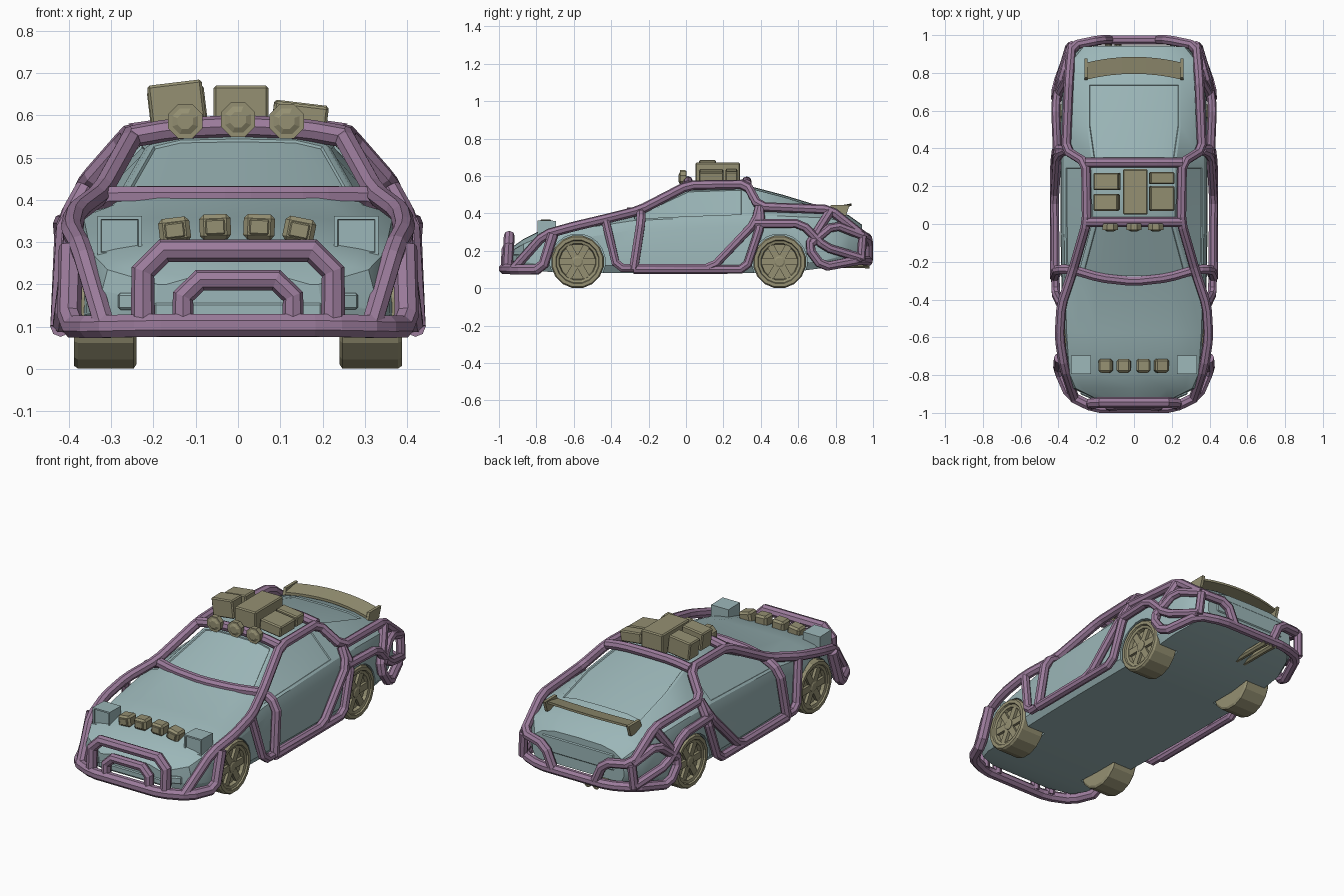
import bpy, bmesh, math
from mathutils import Vector, Matrix

if "Cube" in bpy.data.objects:
    bpy.data.objects.remove(bpy.data.objects["Cube"])

def material(name, col):
    m = bpy.data.materials.new(name)
    m.diffuse_color = (*col, 1)
    m.use_nodes = True
    m.node_tree.nodes["Principled BSDF"].inputs["Base Color"].default_value = m.diffuse_color
    return m

TEAL = material("body_teal", (.33, .47, .48))
PURPLE = material("cage_purple", (.33, .20, .33))
OLIVE = material("gear_olive", (.30, .28, .17))

def finish(name, bm, mat):
    bmesh.ops.recalc_face_normals(bm, faces=bm.faces)
    me = bpy.data.meshes.new(name)
    bm.to_mesh(me)
    bm.free()
    ob = bpy.data.objects.new(name, me)
    me.materials.append(mat)
    bpy.context.collection.objects.link(ob)
    return ob

def select(ob):
    bpy.ops.object.select_all(action='DESELECT')
    ob.select_set(True)
    bpy.context.view_layer.objects.active = ob

def add_box(bm, c, s, rot=(0, 0, 0)):
    m = Matrix.Translation(c)
    for a, ax in zip(rot, 'XYZ'):
        m = m @ Matrix.Rotation(a, 4, ax)
    return bmesh.ops.create_cube(bm, size=1, matrix=m @ Matrix.Diagonal((*s, 1)))['verts']

def box(name, c, s, mat, rot=(0, 0, 0), bevel=.006):
    bm = bmesh.new()
    add_box(bm, c, s, rot)
    bmesh.ops.bevel(bm, geom=bm.edges[:], offset=bevel, segments=1, affect='EDGES')
    return finish(name, bm, mat)

def lathe(bm, prof, origin, axis, n):
    # prof holds (distance along axis, radius)
    q = Vector(axis).to_track_quat('Z', 'Y')
    rings = []
    for d, r in prof:
        rings.append([bm.verts.new(Vector(origin) + q @ Vector((r*math.cos(2*math.pi*(i+.5)/n),
                      r*math.sin(2*math.pi*(i+.5)/n), d))) for i in range(n)])
    for a, b in zip(rings, rings[1:]):
        for i in range(n):
            bm.faces.new((a[i], a[(i+1) % n], b[(i+1) % n], b[i]))
    bm.faces.new(rings[0])
    bm.faces.new(rings[-1])

def flip(path):
    return [(-x, y, z) for x, y, z in path]

def span(path):
    # full-width path from a half that starts on or near the centre
    return flip(path)[::-1] + [p for p in path if p[0] > 0]

def tubes(name, paths, r=.026, cut=.03):
    cu = bpy.data.curves.new(name, 'CURVE')
    cu.dimensions = '3D'
    cu.bevel_depth, cu.bevel_resolution, cu.use_fill_caps = r, 2, True
    for path in paths:
        p = [Vector(v) for v in path]
        pts = [p[0]]
        for a, b, c in zip(p, p[1:], p[2:]):
            for o in (a, c):
                pts.append(b + (o-b).normalized() * min(cut, .35*(o-b).length))
        pts.append(p[-1])
        sp = cu.splines.new('POLY')
        sp.points.add(len(pts)-1)
        for q, v in zip(sp.points, pts):
            q.co = (*v, 1)
    ob = bpy.data.objects.new(name, cu)
    cu.materials.append(PURPLE)
    bpy.context.collection.objects.link(ob)
    select(ob)
    bpy.ops.object.convert(target='MESH')
    bpy.ops.object.shade_flat()

def both(paths):
    return paths + [flip(p) for p in paths]

# Body shell: lofted sections (y, floor z, half width, belt z, roof half width, roof z)
SECTIONS = [(-.93, .12, .20, .20, .17, .22), (-.87, .10, .325, .235, .27, .262),
            (-.79, .09, .36, .27, .29, .303), (-.58, .08, .375, .315, .30, .36),
            (-.29, .08, .385, .36, .29, .41), (.01, .08, .39, .375, .21, .55),
            (.31, .08, .39, .385, .22, .56), (.52, .08, .39, .385, .25, .505),
            (.75, .11, .38, .375, .25, .435), (.87, .14, .34, .35, .25, .39),
            (.94, .16, .28, .29, .22, .34)]
bm = bmesh.new()
rows = []
for y, zb, w, belt, wt, zt in SECTIONS:
    half = [(w*.93, zb), (w, zb+.04), (w*.99, belt-.05), (w*.95, belt),
            (wt, zt-.02), (wt*.65, zt-.003)]
    ring = [(x, z) for x, z in half] + [(0, zt)] + [(-x, z) for x, z in half[::-1]]
    rows.append([bm.verts.new((x, y, z)) for x, z in ring])
grid = []
for a, b in zip(rows, rows[1:]):
    n = len(a)
    grid.append([bm.faces.new((a[i], a[(i+1) % n], b[(i+1) % n], b[i])) for i in range(n)])
bm.faces.new(rows[0])
bm.faces.new(rows[-1])
bmesh.ops.recalc_face_normals(bm, faces=bm.faces)
# Recessed windows: windscreen, rear glass, side glass
glass = [grid[4][4:8], grid[7][4:8] + grid[6][4:8], [grid[4][3], grid[5][3]], [grid[4][8], grid[5][8]]]
for faces in glass:
    bmesh.ops.inset_region(bm, faces=faces, thickness=.014, depth=0, use_even_offset=True)
    bmesh.ops.inset_region(bm, faces=faces, thickness=.003, depth=-.006, use_even_offset=True)
body = finish("body", bm, TEAL)

# Wheel arches cut from the body
WHEELS = [(s, y) for s in (-1, 1) for y in (-.58, .50)]
bm = bmesh.new()
for s, y in WHEELS:
    lathe(bm, [(.235, .148), (.5, .148)], (0, y, .142), (s, 0, 0), 20)
cutter = finish("arch_cutter", bm, TEAL)
cutter.hide_render = True
cutter.hide_viewport = True
mod = body.modifiers.new("arches", 'BOOLEAN')
mod.object, mod.solver = cutter, 'EXACT'
select(body)
bpy.ops.object.modifier_apply(modifier="arches")
bpy.ops.object.shade_smooth_by_angle(angle=math.radians(25))

# Wheels with dished six-spoke rims
for k, (s, y) in enumerate(WHEELS):
    bm = bmesh.new()
    lathe(bm, [(.24, .132), (.247, .143), (.378, .143), (.388, .136), (.388, .118), (.38, .114),
               (.376, .1), (.358, .095)], (0, y, .141), (s, 0, 0), 16)
    lathe(bm, [(.34, .03), (.376, .03), (.38, .022)], (0, y, .141), (s, 0, 0), 10)
    for i in range(6):
        a = i*math.pi/3
        add_box(bm, (s*.36, y+.06*math.cos(a), .141+.06*math.sin(a)), (.026, .085, .036), (a, 0, 0))
    finish(f"wheel_{k}", bm, OLIVE)

# Nose: pop-up headlamps, intake and fog-lamp slots
for s in (-1, 1):
    bm = bmesh.new()
    vs = add_box(bm, (s*.28, -.745, .315), (.105, .10, .095))
    for v in vs:
        if v.co.y > -.745:
            v.co.z = .36 if v.co.z > .315 else .28
    front = [f for f in bm.faces if f.calc_center_median().y < -.78]
    bmesh.ops.inset_region(bm, faces=front, thickness=.012)
    bmesh.ops.inset_region(bm, faces=front, thickness=.002, depth=-.008)
    finish("headlamp", bm, TEAL)
    box("fog_lamp", (s*.235, -.895, .16), (.09, .05, .04), TEAL, (0, 0, s*.4))
box("bumper_lip", (0, -.91, .14), (.40, .05, .035), TEAL)
box("tail_panel", (0, .925, .26), (.44, .04, .09), TEAL)

# Hood lamps
for x, z, roll in ((-.15, .328, -.12), (-.054, .336, -.04), (.05, .336, .04), (.145, .328, .2)):
    box("hood_lamp", (x, -.75, z), (.074, .07, .06), OLIVE, (0, roll, 0), .01)
    box("hood_lamp_lens", (x, -.784, z), (.046, .01, .036), OLIVE, (0, roll, 0), .003)

# Roof lamps
for x, z in ((-.125, .586), (0, .59), (.115, .586)):
    bm = bmesh.new()
    lathe(bm, [(-.005, .038), (.003, .044), (.03, .044), (.03, .033), (.037, .02)],
          (x, -.002, z), (0, -1, 0), 8)
    finish("roof_lamp", bm, OLIVE)

# Roof cargo
for x, y, z, sx, sy, sz, ry in ((-.143, .225, .615, .135, .09, .10, -.12), (-.145, .115, .628, .13, .09, .10, -.12),
                                (.007, .17, .613, .13, .24, .115, 0),
                                (.147, .243, .60, .13, .065, .06, .12), (.147, .135, .597, .13, .13, .06, .12)):
    box("cargo_box", (x, y, z), (sx, sy, sz), OLIVE, (0, ry, 0))

# Curved rear wing with end plates
bm = bmesh.new()
rings = []
for i in range(9):
    t = i/4 - 1
    x, y, z = .25*t, .845-.03*t*t, .435-.012*t*t
    rings.append([bm.verts.new((x, y+dy, z+dz)) for dy, dz in ((-.05, -.012), (.04, .006), (.04, .018), (-.05, .002))])
for a, b in zip(rings, rings[1:]):
    for i in range(4):
        bm.faces.new((a[i], a[(i+1) % 4], b[(i+1) % 4], b[i]))
bm.faces.new(rings[0])
bm.faces.new(rings[-1])
finish("rear_wing", bm, OLIVE)
for s in (-1, 1):
    bm = bmesh.new()
    for v in add_box(bm, (s*.255, .805, .415), (.016, .10, .06)):
        if v.co.z > .415:
            v.co.y += .02
    finish("wing_plate", bm, OLIVE)

# Twin exhaust
bm = bmesh.new()
for x in (-.135, -.085):
    lathe(bm, [(0, .018), (.28, .018), (.36, .021), (.36, .014), (.30, .013)], (x, .62, .125), (0, 1, 0), 8)
finish("exhaust", bm, OLIVE)

# Roll cage: front bumper and grille guards
tubes("front_bumper", [span([(.21, -.973, .103), (.34, -.91, .1), (.40, -.77, .1), (.395, -.71, .29)])], .029)
tubes("grille_guard_outer", [span([(.225, -.945, .28), (.225, -.955, .10)])], .029, .05)
tubes("grille_guard_inner", [span([(.13, -.96, .21), (.13, -.965, .10)])], .026, .04)
# Fender rails, windscreen pillars, roof rails and rear deck rails in one run
tubes("side_rail", both([[(.315, -.925, .10), (.37, -.76, .285), (.395, -.6, .33), (.385, -.43, .37),
                          (.325, -.25, .415), (.25, .01, .55), (.255, .325, .555), (.36, .39, .435),
                          (.345, .77, .42), (.33, .945, .28), (.18, .975, .265), (.13, .975, .15)]]))
# Cross bars
tubes("cowl_bar", [span([(0, -.305, .408), (.18, -.285, .408), (.33, -.24, .408), (.405, -.24, .36), (.42, -.28, .10)])])
tubes("roof_bars", [span([(0, .01, .575), (.15, .01, .568), (.25, .01, .55)]),
                    span([(0, .325, .572), (.15, .325, .57), (.255, .325, .555)])])
# Door and sill frame
tubes("door_frame", both([[(.385, -.43, .36), (.415, -.37, .108), (.42, .14, .108), (.405, .37, .35), (.36, .39, .43)],
                          [(.42, -.28, .10), (.42, .32, .10), (.41, .40, .34), (.36, .395, .43)]]), .024)
# Rear fender frames and bumper
tubes("rear_fender", both([[(.405, .37, .345), (.415, .62, .345), (.40, .74, .22), (.34, .94, .16)],
                           [(.412, .67, .24), (.375, .79, .34), (.33, .945, .28)],
                           [(.33, .945, .28), (.34, .935, .15)]]), .024)
tubes("rear_bumper", [span([(.21, .974, .145), (.34, .925, .15), (.41, .73, .112), (.415, .65, .22), (.35, .77, .41)])], .026)
